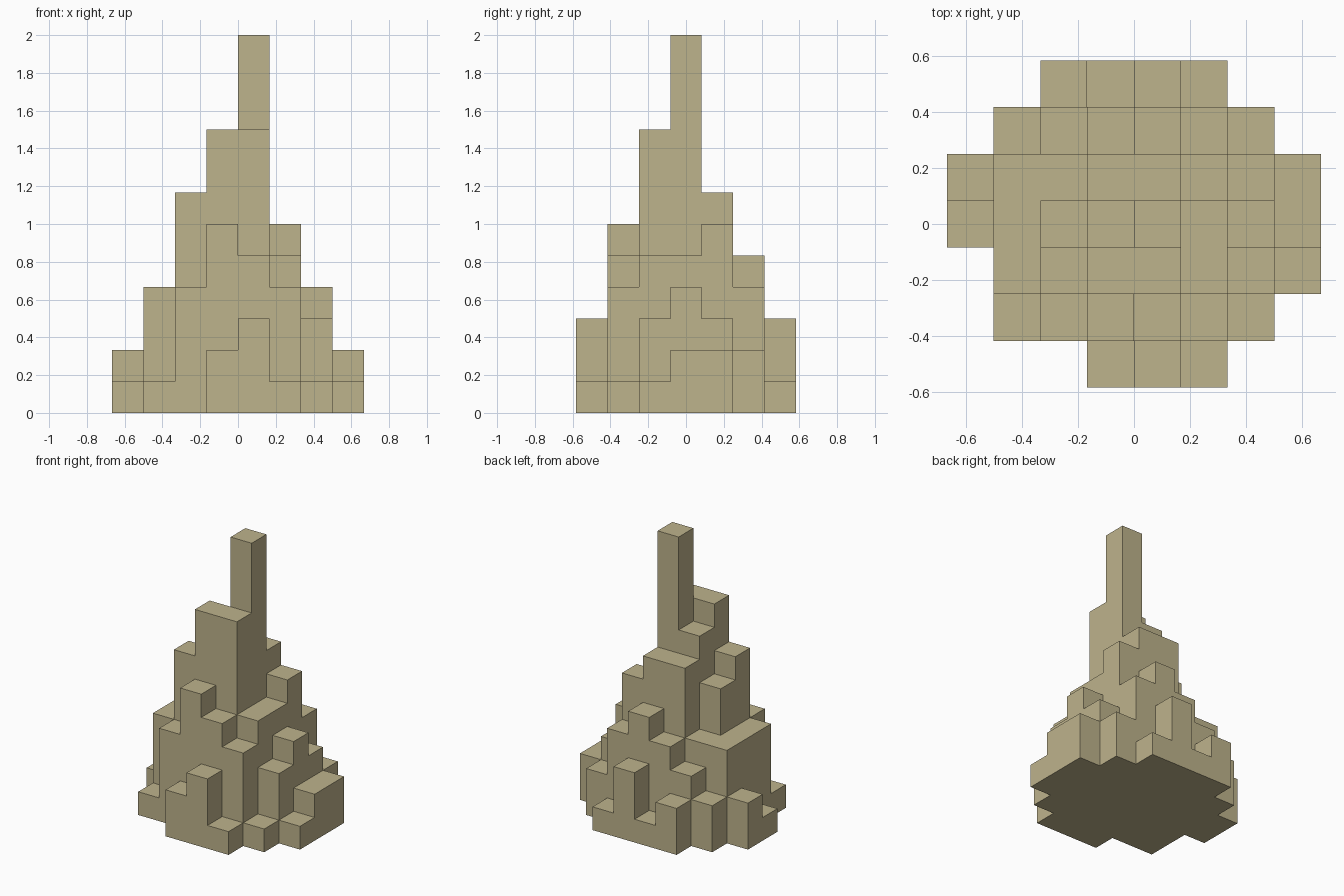
import bpy
import bmesh
from mathutils import Vector

cube = bpy.data.objects.get("Cube")
if cube:
    bpy.data.objects.remove(cube, do_unlink=True)

UNIT = 1 / 6

# Column heights in blocks: rows run front to back, columns right to left (-x to +x)
HEIGHTS = [
    [0, 0, 0, 2, 3, 1, 0, 0],
    [0, 1, 4, 6, 5, 4, 1, 0],
    [0, 4, 7, 9, 9, 5, 3, 1],
    [1, 4, 6, 8, 12, 5, 4, 2],
    [2, 4, 4, 7, 7, 6, 3, 2],
    [0, 2, 3, 4, 5, 4, 2, 0],
    [0, 0, 2, 1, 3, 1, 0, 0],
]
ROWS, COLS = len(HEIGHTS), len(HEIGHTS[0])
AXES = [Vector((1, 0, 0)), Vector((0, 1, 0)), Vector((0, 0, 1))]


def filled(cell):
    """True where a block stands in the stepped tower."""
    x, y, z = (int(c) for c in cell)
    return 0 <= x < COLS and 0 <= y < ROWS and 0 <= z < HEIGHTS[y][x]


def add_side(bm, cell, axis, sign):
    """Add one outward-facing block side."""
    u, v = AXES[(axis + 1) % 3], AXES[(axis + 2) % 3]
    start = cell + (AXES[axis] if sign > 0 else Vector())
    ring = [start, start + u, start + u + v, start + v]
    if sign < 0:
        ring.reverse()
    middle = Vector((COLS / 2, ROWS / 2, 0))
    bm.faces.new([bm.verts.new((p - middle) * UNIT) for p in ring])


# Weathered stone colour
stone = bpy.data.materials.new("sandy_stone")
stone.use_nodes = True
colour = (0.515, 0.451, 0.262, 1)
stone.diffuse_color = colour
shader = next(n for n in stone.node_tree.nodes if n.type == "BSDF_PRINCIPLED")
shader.inputs["Base Color"].default_value = colour
shader.inputs["Roughness"].default_value = 0.9

# Outer skin of the stepped tower, built only where blocks meet open air
bm = bmesh.new()
for y, row in enumerate(HEIGHTS):
    for x, height in enumerate(row):
        for z in range(height):
            cell = Vector((x, y, z))
            for axis in range(3):
                for sign in (-1, 1):
                    if not filled(cell + AXES[axis] * sign):
                        add_side(bm, cell, axis, sign)

# Join the sides and merge flush ones into large flat faces
bmesh.ops.remove_doubles(bm, verts=bm.verts, dist=UNIT / 100)
bmesh.ops.dissolve_limit(bm, angle_limit=0.02, verts=bm.verts, edges=bm.edges)

mesh = bpy.data.meshes.new("stepped_tower")
bm.to_mesh(mesh)
bm.free()
mesh.materials.append(stone)
tower = bpy.data.objects.new("stepped_tower", mesh)
bpy.context.collection.objects.link(tower)
